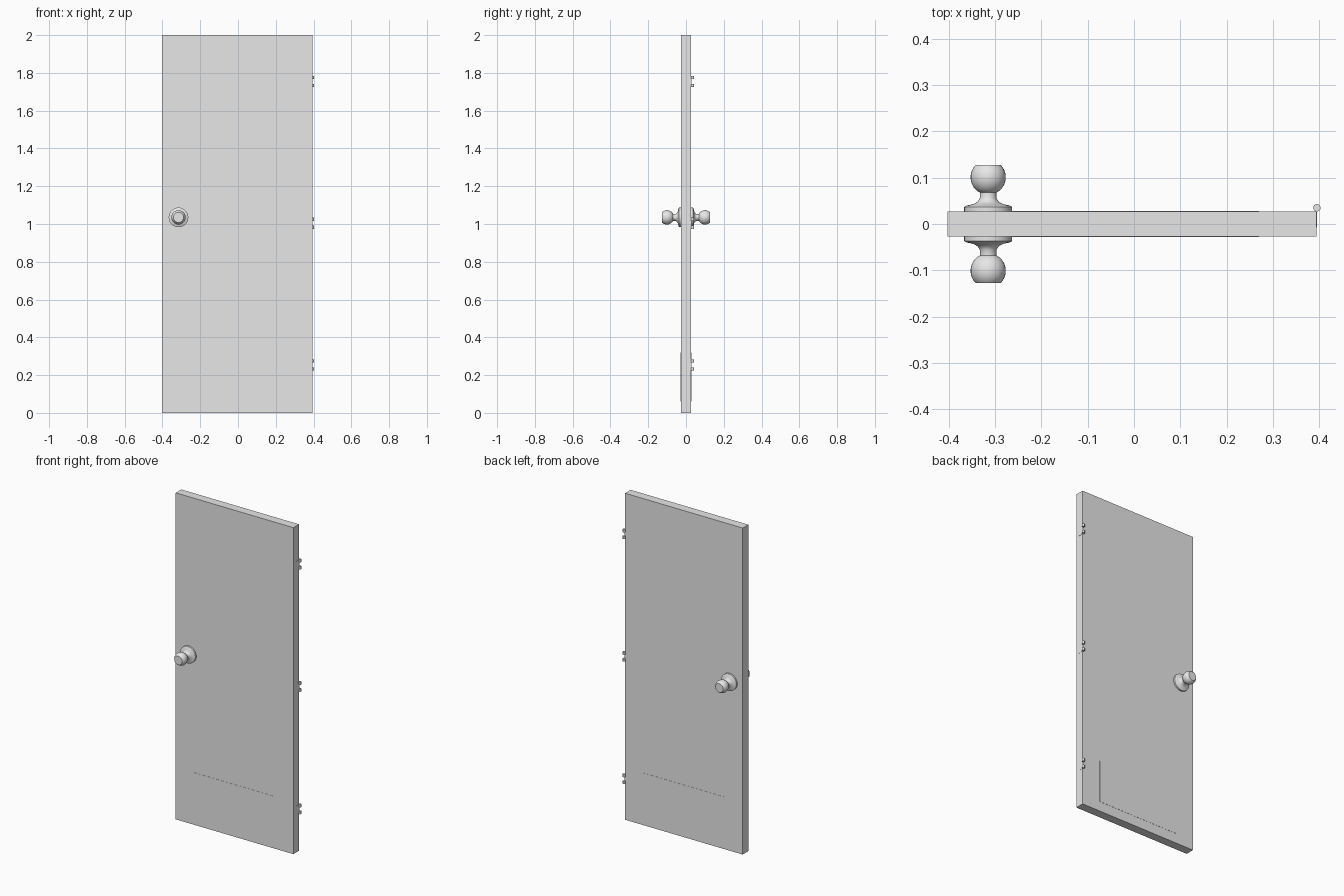
import bpy, bmesh
from math import pi, cos, sin, radians
from mathutils import Matrix, Vector

cube = bpy.data.objects.get("Cube")
if cube:
    bpy.data.objects.remove(cube, do_unlink=True)

grey = bpy.data.materials.new("plain_grey")
grey.use_nodes = True
colour = (0.8, 0.8, 0.8, 1)
grey.diffuse_color = colour
grey.node_tree.nodes["Principled BSDF"].inputs["Base Color"].default_value = colour


def finish(name, bm, smooth=False):
    bmesh.ops.recalc_face_normals(bm, faces=bm.faces)
    mesh = bpy.data.meshes.new(name)
    bm.to_mesh(mesh)
    bm.free()
    mesh.materials.append(grey)
    obj = bpy.data.objects.new(name, mesh)
    bpy.context.collection.objects.link(obj)
    if smooth:
        bpy.ops.object.select_all(action='DESELECT')
        obj.select_set(True)
        bpy.context.view_layer.objects.active = obj
        bpy.ops.object.shade_smooth_by_angle(angle=radians(35))
    return obj


def box(name, low, high):
    low, high = Vector(low), Vector(high)
    bm = bmesh.new()
    bmesh.ops.create_cube(bm, size=1, matrix=Matrix.Translation((low + high) / 2)
                          @ Matrix.Diagonal((*(high - low), 1)))
    return finish(name, bm)


def knob(name, side):
    """Turned knob: (radius, distance from the door's middle plane)."""
    profile = [(0, 0.02), (0.052, 0.02), (0.052, 0.037), (0.046, 0.040),
               (0.032, 0.043), (0.023, 0.048), (0.018, 0.056), (0.018, 0.068)]
    # ball, cut flat at the end
    for i in range(11):
        a = radians(-55 + i * 10)
        profile.append((0.038 * cos(a), 0.101 + 0.038 * sin(a)))
    profile += [(0.027, 0.127), (0, 0.127)]
    bm = bmesh.new()
    verts = [bm.verts.new((r, side * d, 0)) for r, d in profile]
    edges = [bm.edges.new(pair) for pair in zip(verts, verts[1:])]
    bmesh.ops.spin(bm, geom=verts + edges, cent=(0, 0, 0), axis=(0, 1, 0),
                   angle=2 * pi, steps=32)
    bmesh.ops.remove_doubles(bm, verts=bm.verts, dist=0.0001)
    bmesh.ops.translate(bm, verts=bm.verts, vec=(-0.315, 0, 1.035))
    finish(name, bm, True)


LEFT, RIGHT, HALF = 0.394, -0.403, 0.027
box("door_panel", (RIGHT, -HALF, 0), (LEFT, HALF, 2))

# Matching hardware on both faces
for label, side in (("front", -1), ("back", 1)):
    knob(label + "_knob", side)
    y0, y1 = sorted((side * (HALF - 0.002), side * (HALF + 0.001)))
    box(label + "_kick_plate", (-0.28, y0, 0.06), (0.27, y1, 0.32))

# Hinges: a leaf on the edge and two knuckles
for label, z in (("lower", 0.254), ("middle", 1.004), ("upper", 1.754)):
    box(label + "_hinge_leaf", (LEFT - 0.001, -0.008, z - 0.03),
        (LEFT + 0.001, HALF + 0.003, z + 0.03))
    bm = bmesh.new()
    for dz in (-0.021, 0.021):
        bmesh.ops.create_cone(bm, cap_ends=True, segments=16, radius1=0.008,
                              radius2=0.008, depth=0.017,
                              matrix=Matrix.Translation((0.395, 0.035, z + dz)))
    finish(label + "_hinge_knuckles", bm, True)
